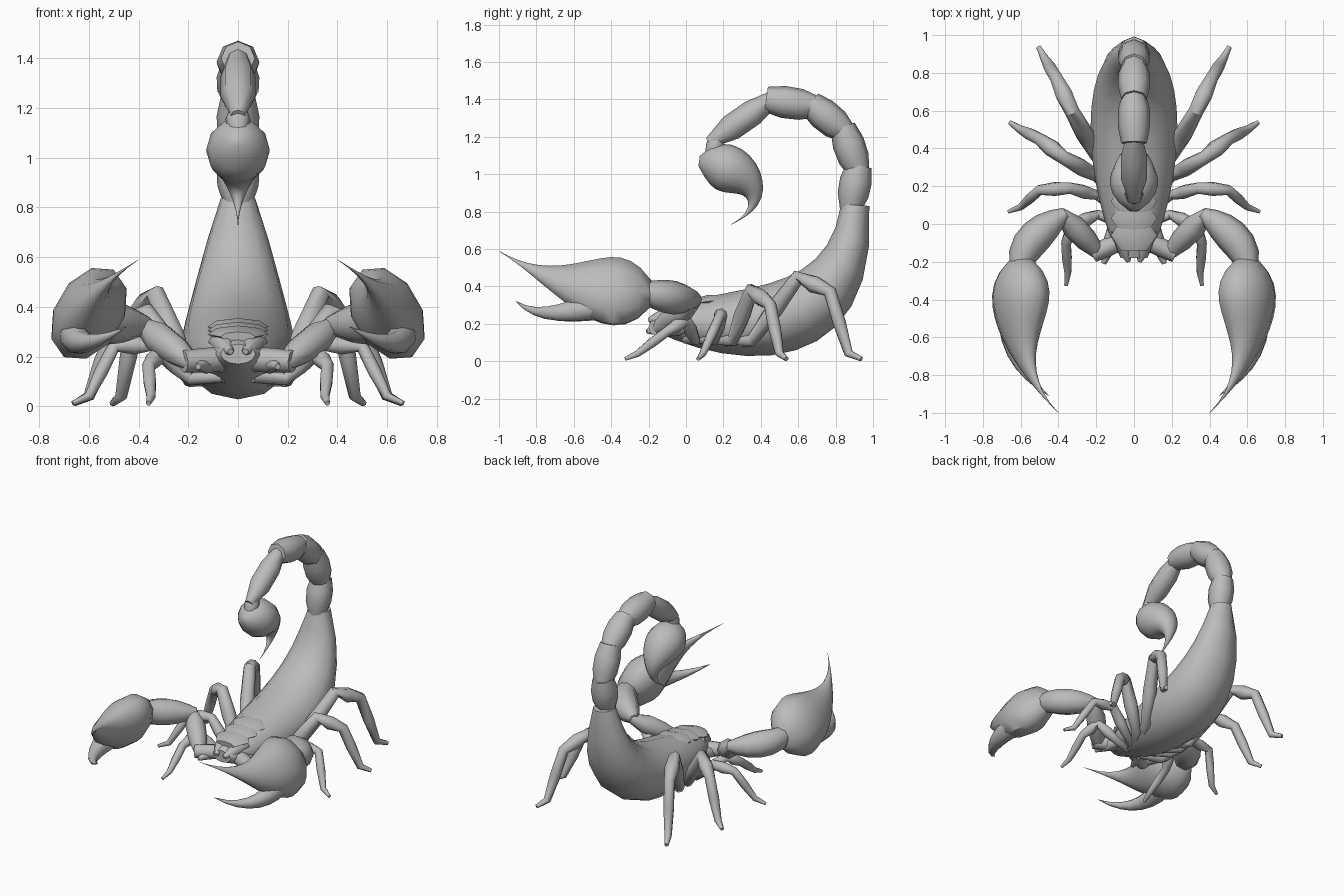
import bpy, bmesh
from math import sin, cos, pi, radians, sqrt
from mathutils import Vector
from mathutils.geometry import interpolate_bezier

cube = bpy.data.objects.get("Cube")
if cube:
    bpy.data.objects.remove(cube)

grey = bpy.data.materials.new("shell grey")
grey.use_nodes = True
grey.diffuse_color = (0.5, 0.5, 0.5, 1)
grey.node_tree.nodes["Principled BSDF"].inputs["Base Color"].default_value = grey.diffuse_color


def skin(name, rings, sides, mirrored=False, sharp=50):
    """Closed surface through elliptical rings, each a centre and two half axes."""
    bm = bmesh.new()
    loops = []
    for centre, u, v in rings:
        loop = []
        for i in range(sides):
            turn = 2 * pi * i / sides
            point = centre + u * cos(turn) + v * sin(turn)
            if mirrored:
                point.x = -point.x
            loop.append(bm.verts.new(point))
        loops.append(loop)
    for near, far in zip(loops, loops[1:]):
        for i in range(sides):
            bm.faces.new((near[i - 1], near[i], far[i], far[i - 1]))
    bm.faces.new(loops[0])
    bm.faces.new(loops[-1])
    bmesh.ops.recalc_face_normals(bm, faces=bm.faces)
    mesh = bpy.data.meshes.new(name)
    bm.to_mesh(mesh)
    bm.free()
    mesh.materials.append(grey)
    part = bpy.data.objects.new(name, mesh)
    bpy.context.collection.objects.link(part)
    bpy.ops.object.select_all(action="DESELECT")
    part.select_set(True)
    bpy.context.view_layer.objects.active = part
    bpy.ops.object.shade_smooth_by_angle(angle=radians(sharp))


def tube(name, path, radii, hint=(0, 0, 1), flat=1, sides=8, **options):
    """Tube along a path; the hint sets the tall axis, flat narrows the other one."""
    u = Vector(hint)
    last = len(path) - 1
    rings = []
    for i, (centre, radius) in enumerate(zip(path, radii)):
        along = (path[min(i + 1, last)] - path[max(i - 1, 0)]).normalized()
        u = (u - along * u.dot(along)).normalized()
        rings.append((centre, u * radius, along.cross(u) * radius * flat))
    skin(name, rings, sides, **options)


def curve(start, handle_a, handle_b, end, count):
    return interpolate_bezier(*map(Vector, (start, handle_a, handle_b, end)), count)


def steps(count):
    return [i / (count - 1) for i in range(count)]


def limb(name, start, end, radii, **options):
    """Straight part with evenly spaced rings."""
    path = [Vector(start).lerp(Vector(end), t) for t in steps(len(radii))]
    tube(name, path, radii, **options)


def hooked(radius, blunt, count):
    """Radii that swell early, then narrow to a curved point."""
    return [radius * sin(pi * sqrt(blunt + (1 - blunt) * t)) ** 2 + 0.015 * (1 - t) + 0.001
            for t in steps(count)]


# Body: rings span from the belly line to the back line
belly = curve((0, -.18, .17), (0, .25, -.06), (0, 1.04, -.12), (0, .98, .83), 13)
back = curve((0, -.18, .25), (0, .2, .44), (0, .75, .3), (0, .83, .84), 13)
skin("body", [((low + high) / 2, (high - low) / 2,
               Vector((.07 + .16 * max(0, sin(pi * t)) ** .8, 0, 0)))
              for low, high, t in zip(belly, back, steps(13))], 12)

# Overlapping head plates
for i in range(3):
    middle = Vector((0, .09 * i - .06, .29 + .015 * i))
    reach = Vector((0, .08, .01))
    limb(f"head_plate_{i + 1}", middle - reach, middle + reach, (.02, .035, .02), flat=3.5)

# Tail: five bulging segments that overlap around an arc
joints = [Vector((0, .51 + .41 * cos(radians(a)), 1 + .4 * sin(radians(a))))
          for a in (-25, 3, 35, 65, 98, 153)]
for i, (start, end) in enumerate(zip(joints, joints[1:])):
    lap = (end - start).normalized() * .025
    radii = (.04, .07, .07, .03) if i == 4 else (.055, .083, .086, .068)
    limb(f"tail_segment_{i + 1}", start - lap, end + lap, radii, hint=(1, 0, 0))
limb("tail_knuckle", joints[-1] + Vector((0, .03, .03)), (0, .14, 1.1), (.03, .05, .04),
     hint=(1, 0, 0))

# Venom bulb and sting
tube("venom_bulb_and_sting", curve((0, .07, 1.07), (0, .3, 1.05), (0, .5, .86), (0, .24, .73), 16),
     hooked(.115, .01, 16), hint=(1, 0, 0), sides=12)

# Legs: thickness, then knee, shin and ankle positions
legs = {
    "first": (.034, (.31, 0, .22), (.36, -.1, .16), (.35, -.26, .04)),
    "second": (.034, (.34, .19, .25), (.5, .18, .24), (.6, .09, .04)),
    "third": (.042, (.37, .35, .38), (.5, .45, .3), (.6, .5, .04)),
    "back": (.044, (.33, .6, .45), (.41, .77, .37), (.47, .87, .04)),
}


def leg(name, row, thickness, knee, shin, ankle, mirrored):
    hip = Vector((.06, .05 * row, .12))
    thigh = Vector((.19, .05 + .1 * row, .11))
    knee, shin, ankle = map(Vector, (knee, shin, ankle))
    toe = ankle + (ankle - knee) / 4
    toe.z = .012
    path = [hip, thigh, thigh.lerp(knee, .5), knee, knee.lerp(shin, .5), shin,
            shin.lerp(ankle, .5), ankle, toe]
    shape = (.8, .8, 1.1, .9, 1.1, .8, .8, .55, .3)
    tube(name, path, [thickness * s for s in shape], hint=(0, -1, .5), mirrored=mirrored)


for side in ("left", "right"):
    flip = side == "right"
    for row, (which, shape) in enumerate(legs.items()):
        leg(f"{side}_{which}_leg", row, *shape, flip)

    # Arm
    limb(f"{side}_arm_base", (.05, -.08, .19), (.22, -.16, .18), (.05, .05, .045), mirrored=flip)
    limb(f"{side}_upper_arm", (.18, -.16, .17), (.39, .06, .33), (.035, .06, .065, .03),
         mirrored=flip)
    tube(f"{side}_forearm", curve((.36, .06, .33), (.45, 0, .33), (.6, -.1, .34), (.6, -.23, .37), 7),
         [.03 + .045 * sin(pi * t) + .03 * t for t in steps(7)], mirrored=flip)

    # Claw leans inward, with a long fixed finger and a short moving one
    lean = (-.5, 0, .87)
    tube(f"{side}_claw", curve((.6, -.19, .36), (.59, -.5, .37), (.65, -.75, .43), (.4, -1, .59), 16),
         hooked(.19, .04, 16), hint=lean, flat=.68, sides=10, mirrored=flip)
    tube(f"{side}_claw_finger",
         curve((.64, -.46, .3), (.68, -.65, .25), (.6, -.8, .23), (.45, -.91, .32), 8),
         [.08 * (1 - t) + .001 for t in steps(8)], hint=lean, mirrored=flip)

    # Mouth part and feeler beside the notch
    limb(f"{side}_mouth_part", (.07, -.03, .26), (.03, -.2, .22), (.05, .045, .012), mirrored=flip)
    limb(f"{side}_feeler", (.1, -.02, .18), (.16, -.21, .16), (.04, .04, .012), mirrored=flip)
